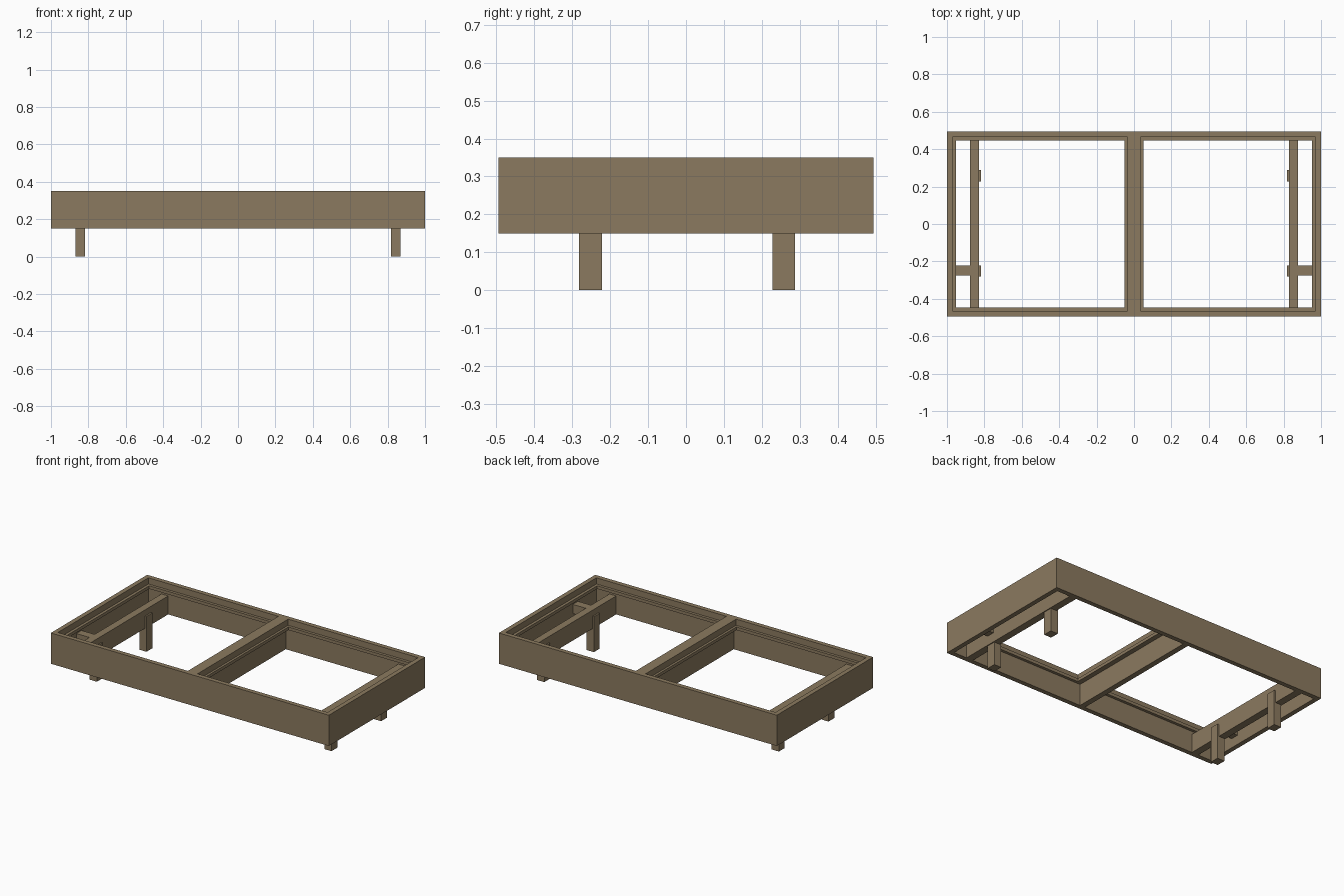
import bpy

if "Cube" in bpy.data.objects:
    bpy.data.objects.remove(bpy.data.objects["Cube"])

# Single wood colour
wood = bpy.data.materials.new("brown wood")
wood.diffuse_color = (0.26, 0.195, 0.115, 1)
wood.use_nodes = True
wood.node_tree.nodes["Principled BSDF"].inputs["Base Color"].default_value = wood.diffuse_color


def box(name, x0, x1, y0, y1, z0, z1):
    """Axis-aligned box from its limits."""
    bpy.ops.mesh.primitive_cube_add(
        size=1, location=((x0 + x1) / 2, (y0 + y1) / 2, (z0 + z1) / 2))
    ob = bpy.context.object
    ob.name = name
    ob.scale = (abs(x1 - x0), y1 - y0, z1 - z0)
    bpy.ops.object.transform_apply(location=False, rotation=False, scale=True)
    ob.data.materials.append(wood)
    return ob


BOTTOM, TOP = 0.15, 0.35
HX, HY = 1.0, 0.495          # outer half sizes
T = 0.03                     # board thickness
IX, IY = HX - T, HY - T      # inner half sizes
L0, L1, LW = 0.29, 0.31, 0.018  # slat ledge bottom, top, width

# Long side rails
box("front_rail", -HX, HX, -HY, -IY, BOTTOM, TOP)
box("back_rail", -HX, HX, IY, HY, BOTTOM, TOP)

# Centre divider: upright board with a wider cap
box("centre_board", -0.018, 0.018, -IY, IY, BOTTOM, L0)
box("centre_cap", -0.035, 0.035, -IY, IY, L0, TOP)

for s, side in ((-1, "left"), (1, "right")):
    def sbox(name, a, b, y0, y1, z0, z1):
        return box(f"{side}_{name}", s * a if s > 0 else -b,
                   b if s > 0 else -a, y0, y1, z0, z1)

    # End rail
    sbox("end_rail", IX, HX, -IY, IY, BOTTOM, TOP)

    # Ledges running around the inside of each half
    sbox("end_ledge", IX - LW, IX, -IY, IY, L0, L1)
    sbox("centre_ledge", 0.035, 0.05, -IY, IY, L0, L1)
    sbox("front_ledge", 0.05, IX - LW, -IY, -IY + LW, L0, L1)
    sbox("back_ledge", 0.05, IX - LW, IY - LW, IY, L0, L1)

    # Crossbar that carries the legs
    sbox("crossbar", 0.828, 0.876, -IY, IY, BOTTOM, 0.27)

    # Short brace between crossbar and end rail
    sbox("brace", 0.876, IX, -0.275, -0.222, 0.21, 0.27)

    # Legs
    sbox("front_leg", 0.818, 0.87, -0.282, -0.222, 0, 0.23)
    sbox("back_leg", 0.818, 0.87, 0.228, 0.288, 0, 0.23)
